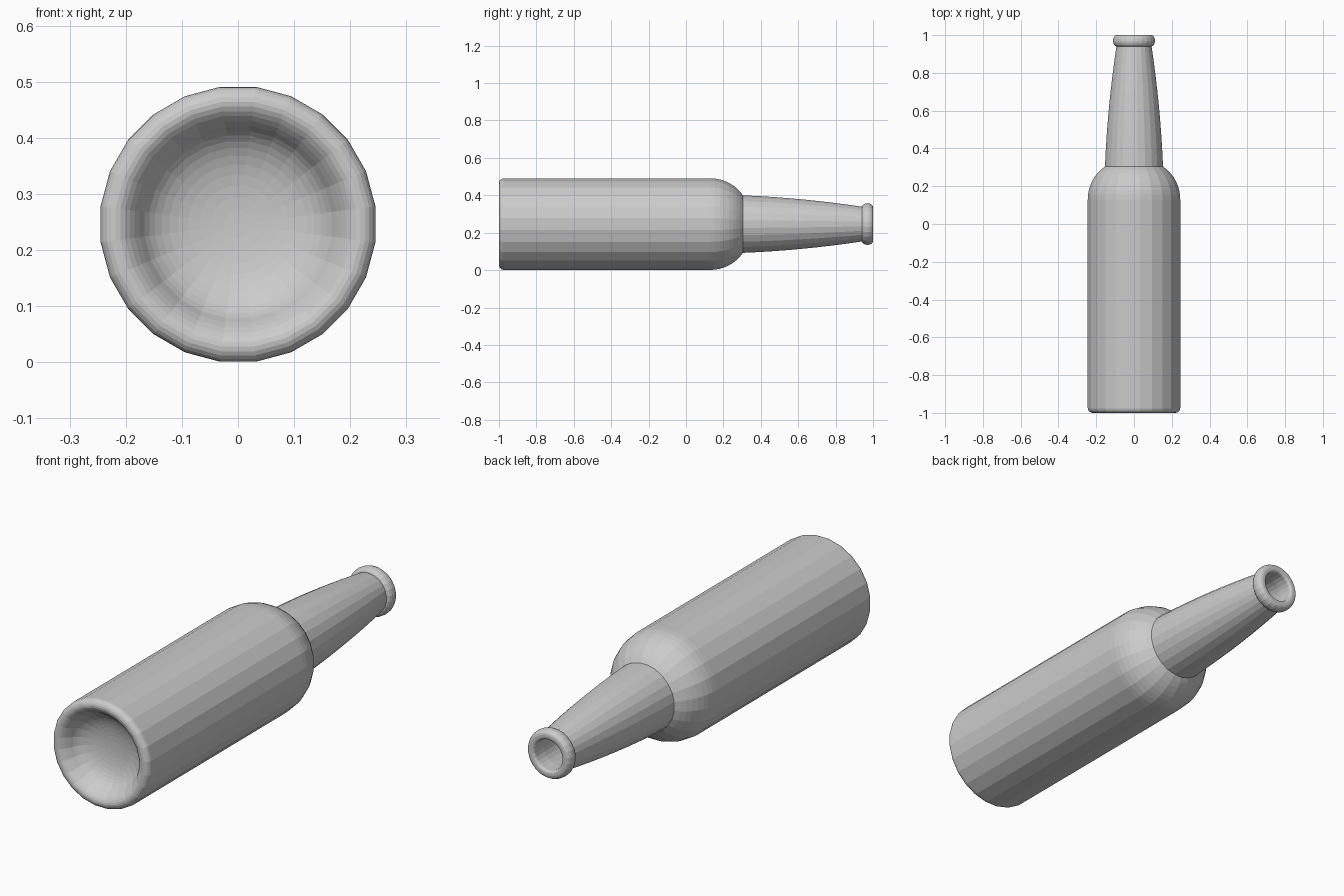
import bpy, bmesh
from math import sin, cos, pi, radians

if "Cube" in bpy.data.objects:
    bpy.data.objects.remove(bpy.data.objects["Cube"])

SIDES = 24
AXIS_Z = 0.246


def arc(r0, y0, rad_r, rad_y, a0, a1, n):
    """Points (radius, y) on an elliptical arc, angles in degrees."""
    pts = []
    for i in range(n + 1):
        a = radians(a0 + (a1 - a0) * i / n)
        pts.append((r0 + rad_r * cos(a), y0 + rad_y * sin(a)))
    return pts


def bezier(p, q, s, n):
    """Quadratic curve from p to s, pulled towards q."""
    return [tuple((1 - t) ** 2 * a + 2 * t * (1 - t) * b + t * t * c
                  for a, b, c in zip(p, q, s))
            for t in (i / n for i in range(n + 1))]


def lathe(name, profile):
    """Revolve a (radius, y) profile about the lying bottle axis."""
    bm = bmesh.new()
    rings = []
    for r, y in profile:
        if r < 1e-5:
            rings.append([bm.verts.new((0, y, AXIS_Z))] * SIDES)
            continue
        rings.append([bm.verts.new((r * sin((k + 0.5) * 2 * pi / SIDES), y,
                                    AXIS_Z + r * cos((k + 0.5) * 2 * pi / SIDES)))
                      for k in range(SIDES)])
    for a, b in zip(rings, rings[1:]):
        for k in range(SIDES):
            j = (k + 1) % SIDES
            corners = list(dict.fromkeys((a[k], a[j], b[j], b[k])))
            bm.faces.new(corners)
    bmesh.ops.remove_doubles(bm, verts=bm.verts, dist=1e-5)
    bmesh.ops.recalc_face_normals(bm, faces=bm.faces)
    mesh = bpy.data.meshes.new(name)
    bm.to_mesh(mesh)
    bm.free()
    obj = bpy.data.objects.new(name, mesh)
    bpy.context.collection.objects.link(obj)
    return obj


# Hollow in the base, from the centre out to the foot ring
profile = bezier((0, -0.895), (0.13, -0.895), (0.168, -0.95), 10)
profile += bezier((0.168, -0.95), (0.195, -1.0), (0.22, -1.0), 6)[1:]
# Rounded heel and straight body
profile += arc(0.22, -0.973, 0.027, 0.027, -90, 0, 5)[1:]
# Shoulder, meeting the neck in a crease
profile += arc(0.035, 0.13, 0.212, 0.212, 0, 55.5, 8)
# Slightly bulging tapered neck
profile += bezier((0.155, 0.305), (0.142, 0.62), (0.094, 0.94), 8)[1:]
# Rounded lip around the mouth
profile += arc(0.092, 0.97, 0.020, 0.030, -90, 90, 8)
profile += arc(0.082, 0.988, 0.012, 0.012, 90, 180, 3)
# Inner wall down to the inside of the base
profile += [(0.070, 0.93)]
profile += bezier((0.130, 0.30), (0.215, 0.25), (0.222, 0.12), 5)
profile += [(0.222, -0.95), (0.195, -0.95), (0.15, -0.89), (0, -0.865)]

lathe("bottle", profile)
